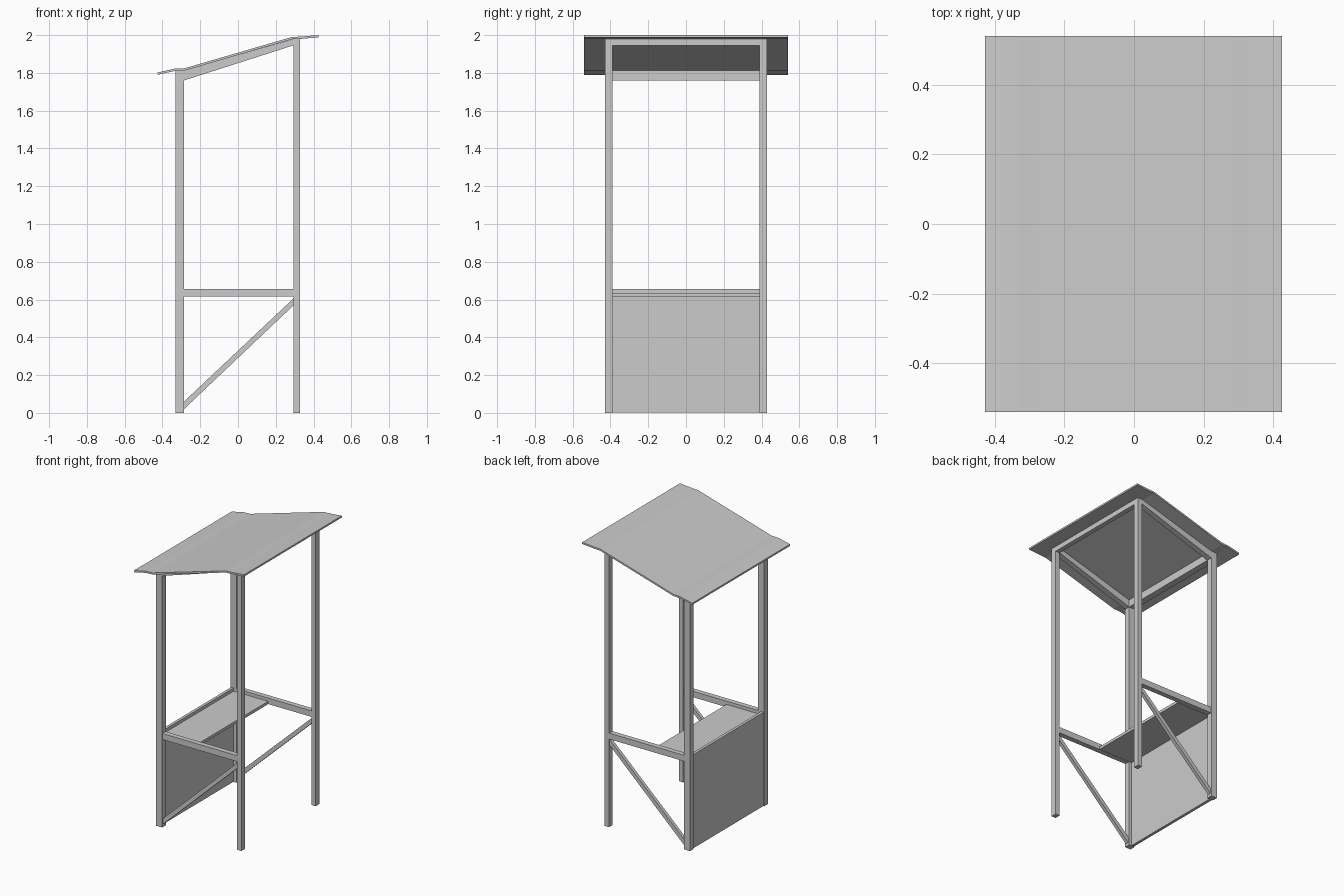
import bpy

if "Cube" in bpy.data.objects:
    bpy.data.objects.remove(bpy.data.objects["Cube"])


def prism(name, profile, y0, y1):
    """Extrude a closed x-z profile (counter-clockwise) from y0 to y1."""
    n = len(profile)
    verts = [(x, y, z) for y in (y0, y1) for x, z in profile]
    faces = [tuple(range(n)), tuple(range(2 * n - 1, n - 1, -1))]
    faces += [(i, i + n, (i + 1) % n + n, (i + 1) % n) for i in range(n)]
    mesh = bpy.data.meshes.new(name)
    mesh.from_pydata(verts, [], faces)
    obj = bpy.data.objects.new(name, mesh)
    bpy.context.collection.objects.link(obj)
    return obj


def box(name, x0, x1, y0, y1, z0, z1):
    return prism(name, [(x0, z0), (x1, z0), (x1, z1), (x0, z1)], y0, y1)


def mirror_y(obj):
    mod = obj.modifiers.new("mirror", "MIRROR")
    mod.use_axis = (False, True, False)


XB0, XB1 = -0.332, -0.286   # back post, thick
XF0, XF1 = 0.295, 0.328     # front post, thin
YI, YO = 0.39, 0.43         # inner and outer faces of the side frames

# Posts
mirror_y(box("back_post", XB0, XB1, YI, YO, 0, 1.812))
mirror_y(box("front_post", XF0, XF1, YI, YO, 0, 1.98))

# Side frames: waist rail, diagonal brace, sloping rafter
mirror_y(box("side_rail", XB1, XF0, YI + 0.002, YO - 0.002, 0.615, 0.657))
mirror_y(prism("diagonal_brace",
               [(XB1, 0.02), (XF0, 0.57), (XF0, 0.607), (XB1, 0.06)],
               0.398, 0.422))
mirror_y(prism("rafter",
               [(XB1, 1.76), (XF0, 1.946), (XF0, 1.98), (XB1, 1.812)],
               YI, YO))

# Cross beams under the roof
box("back_beam", XB0, XB1, -YI, YI, 1.76, 1.812)
box("front_beam", XF0, XF1, -YI, YI, 1.945, 1.98)

# Back panel and shelf
box("back_panel", -0.327, -0.307, -YI, YI, 0.002, 0.657)
box("shelf", -0.307, -0.04, -YI, YI, 0.615, 0.635)

# Bent sheet roof
top = [(-0.427, 1.802), (-0.335, 1.822), (-0.284, 1.824),
       (0.285, 1.99), (0.33, 1.992), (0.425, 2.0)]
under = [(x, z - 0.012) for x, z in top]
prism("roof", under + top[::-1], -0.54, 0.54)
